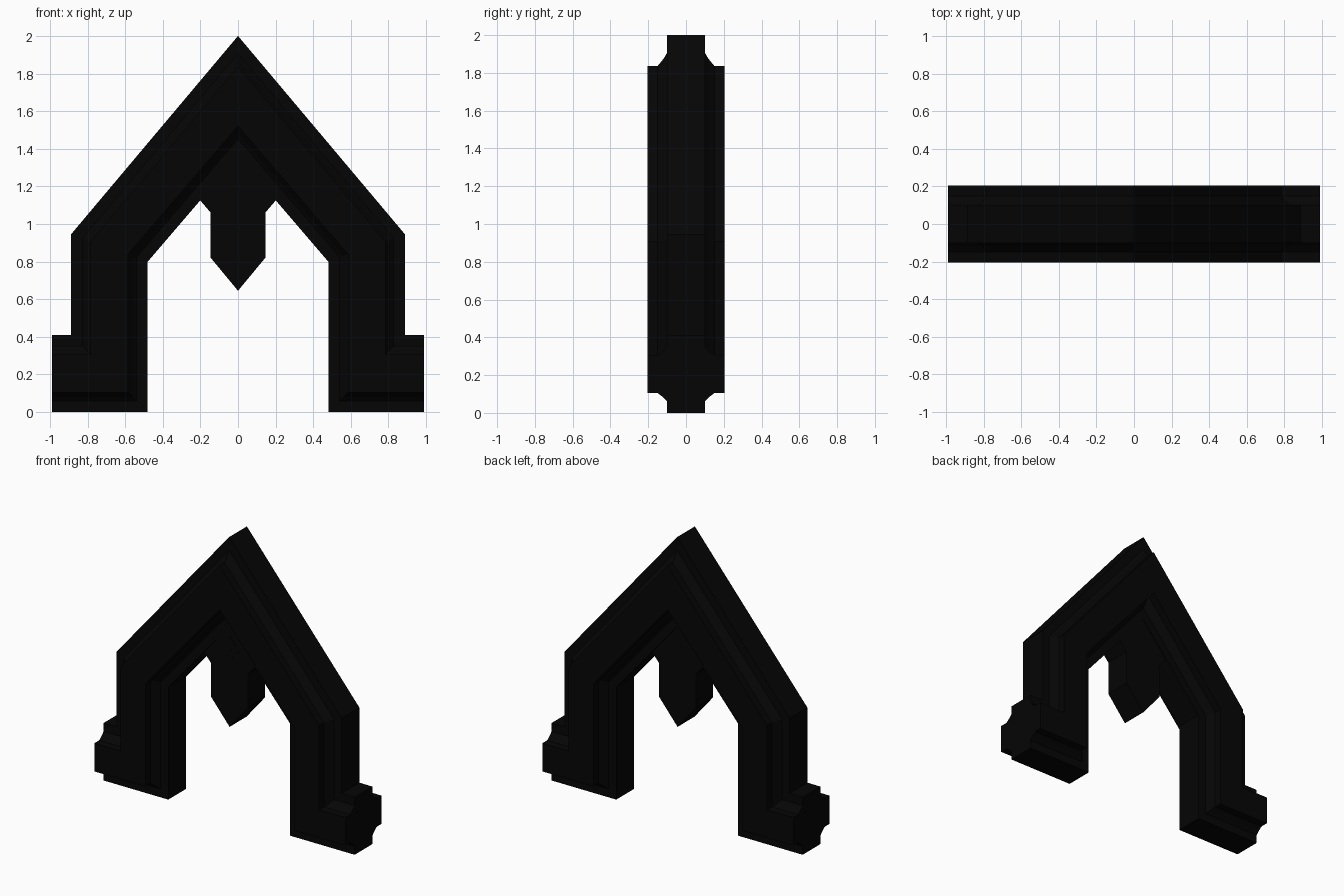
import bpy, bmesh
from mathutils import Vector

cube = bpy.data.objects.get("Cube")
if cube:
    bpy.data.objects.remove(cube, do_unlink=True)

stone = bpy.data.materials.new("black stone")
stone.use_nodes = True
colour = (0.0016, 0.0016, 0.0016, 1)
stone.diffuse_color = colour
bsdf = next(n for n in stone.node_tree.nodes if n.type == 'BSDF_PRINCIPLED')
bsdf.inputs["Base Color"].default_value = colour
bsdf.inputs["Roughness"].default_value = 0.8


def mirror_outline(half):
    """Close a right-hand outline whose first and last points lie on x = 0."""
    pts = [Vector(p) for p in half]
    return pts + [Vector((-p.x, p.y)) for p in reversed(pts[1:-1])]


def inset(pts, dist, keep):
    """Move each edge of a clockwise outline inward, except those keep() picks."""
    lines = []
    for i, a in enumerate(pts):
        b = pts[(i + 1) % len(pts)]
        d = (b - a).normalized()
        n = Vector((d.y, -d.x))
        lines.append((a + n * (0 if keep(a, b) else dist), d))
    out = []
    for i, (q, e) in enumerate(lines):
        p, d = lines[i - 1]
        t = (q - p).cross(e) / d.cross(e)
        out.append(p + d * t)
    return out


def loft(name, pts, section, keep=lambda a, b: False):
    """Stack insets of an outline at the depths given by (inset, y) pairs."""
    bm = bmesh.new()
    rings = [[bm.verts.new((p.x, y, p.y)) for p in inset(pts, d, keep)]
             for d, y in section]
    for r, s in zip(rings, rings[1:]):
        for i in range(len(r)):
            j = (i + 1) % len(r)
            bm.faces.new((r[i], r[j], s[j], s[i]))
    caps = [bm.faces.new(rings[0]), bm.faces.new(rings[-1])]
    # Concave caps need valid normals before they are cut into triangles
    bm.normal_update()
    bmesh.ops.triangulate(bm, faces=caps, ngon_method='EAR_CLIP')
    bmesh.ops.recalc_face_normals(bm, faces=bm.faces)
    mesh = bpy.data.meshes.new(name)
    bm.to_mesh(mesh)
    bm.free()
    mesh.materials.append(stone)
    obj = bpy.data.objects.new(name, mesh)
    bpy.context.collection.objects.link(obj)
    return obj


# Pointed arch with stepped, coved moulding; the foot ends stay flat
arch = mirror_outline([(0, 2), (0.888, 0.945), (0.888, 0.41), (0.99, 0.41),
                       (0.99, 0), (0.48, 0), (0.48, 0.8), (0, 1.36)])
moulding = [(0.105, 0.205), (0.105, 0.15), (0.08, 0.118), (0.06, 0.1), (0, 0.1)]
section = moulding + [(d, -y) for d, y in reversed(moulding)]
loft("arch", arch, section,
     lambda a, b: abs(a.x) > 0.98 and abs(b.x) > 0.98)

# Hanging pendant under the apex
pendant = mirror_outline([(0, 1.38), (0.205, 1.13), (0.145, 1.06),
                          (0.145, 0.82), (0, 0.645)])
loft("pendant", pendant, [(0, 0.095), (0, -0.095)])

# Stepped diamond on the pendant front
diamond = mirror_outline([(0, 1.36), (0.11, 1.24), (0, 1.12)])
loft("pendant_diamond", diamond,
     [(0, -0.09), (0, -0.1), (0.04, -0.1), (0.04, -0.104)])
